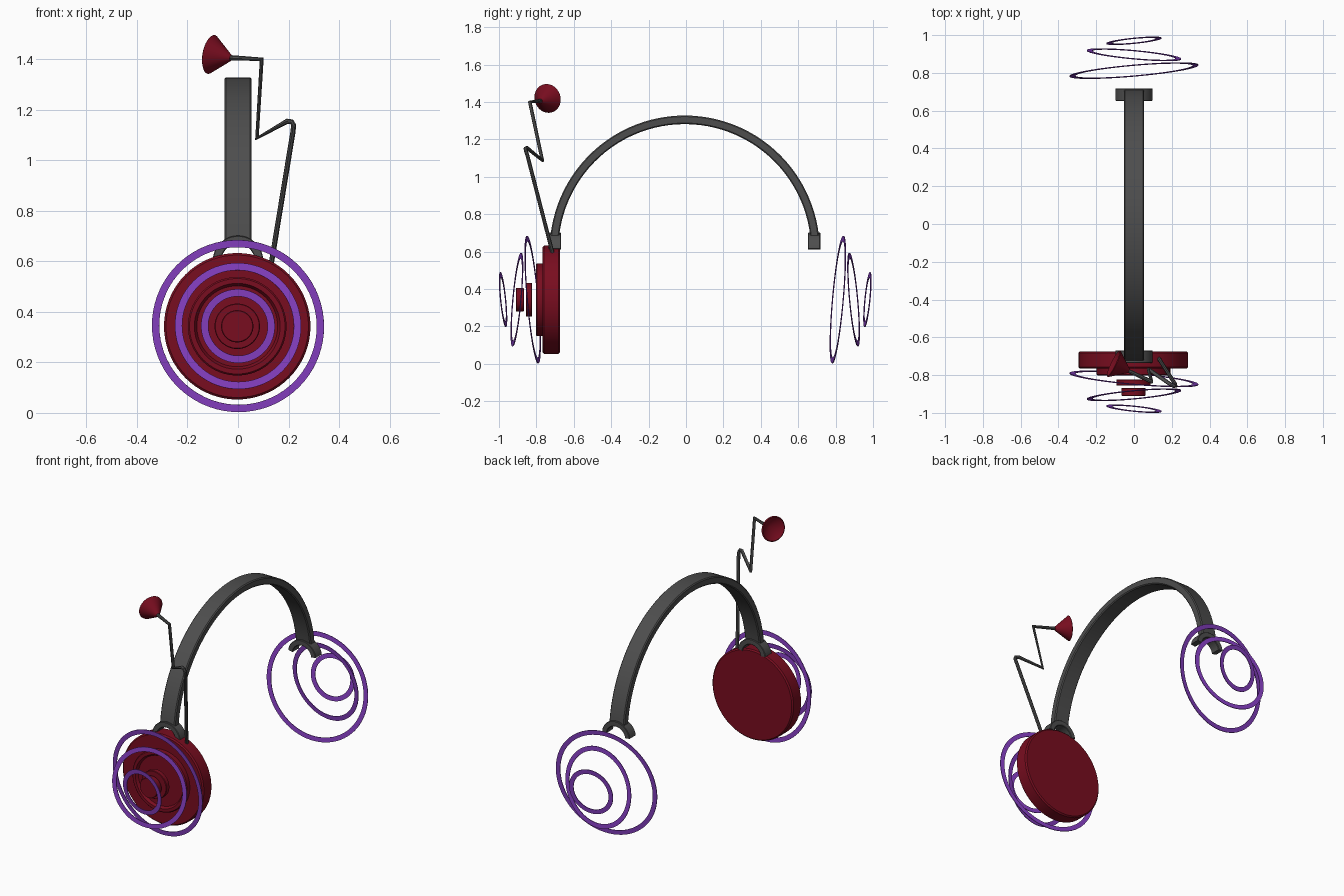
import bpy, bmesh, math
from mathutils import Matrix, Vector

cube = bpy.data.objects.get("Cube")
if cube:
    bpy.data.objects.remove(cube, do_unlink=True)


def material(name, rgb):
    m = bpy.data.materials.new(name)
    m.use_nodes = True
    m.diffuse_color = (*rgb, 1)
    m.node_tree.nodes["Principled BSDF"].inputs["Base Color"].default_value = (*rgb, 1)
    return m


RED = material("dark red", (0.19, 0.004, 0.014))
PURPLE = material("purple", (0.24, 0.05, 0.54))
GREY = material("charcoal grey", (0.075, 0.075, 0.075))


def aimed(location, direction):
    """Frame whose local z points along the direction."""
    turn = Vector(direction).to_track_quat('Z', 'Y').to_matrix().to_4x4()
    return Matrix.Translation(location) @ turn


def finish(obj, mat):
    obj.data.materials.append(mat)
    bpy.ops.object.select_all(action='DESELECT')
    obj.select_set(True)
    bpy.context.view_layer.objects.active = obj
    bpy.ops.object.shade_smooth_by_angle(angle=math.radians(35))
    return obj


def revolve(name, profile, frame, mat, start=0, sweep=360, steps=72):
    """Turn a closed (radius, height) profile about the frame's z axis."""
    bm = bmesh.new()
    verts = [bm.verts.new((r, 0, h)) for r, h in profile]
    face = bm.faces.new(verts)
    bm.transform(Matrix.Rotation(math.radians(start), 4, 'Z'))
    full = sweep == 360
    geom = list(bm.edges) + list(bm.verts) if full else [face] + list(bm.edges) + list(bm.verts)
    if full:
        bm.faces.remove(face)
    bmesh.ops.spin(bm, geom=geom, axis=(0, 0, 1), cent=(0, 0, 0),
                   angle=math.radians(sweep), steps=steps)
    bmesh.ops.remove_doubles(bm, verts=bm.verts, dist=0.0001)
    bmesh.ops.dissolve_degenerate(bm, edges=bm.edges, dist=0.00005)
    bmesh.ops.recalc_face_normals(bm, faces=bm.faces)
    bm.transform(frame)
    mesh = bpy.data.meshes.new(name)
    bm.to_mesh(mesh)
    bm.free()
    obj = bpy.data.objects.new(name, mesh)
    bpy.context.collection.objects.link(obj)
    return finish(obj, mat)


def bar(inner, outer, low, high, c):
    """Rectangular section with clipped corners."""
    return [(inner + c, low), (outer - c, low), (outer, low + c), (outer, high - c),
            (outer - c, high), (inner + c, high), (inner, high - c), (inner, low + c)]


def disc(radius, back, front, c):
    return [(0, back), (radius - c, back), (radius, back + c),
            (radius, front - c), (radius - c, front), (0, front)]


FORWARD = Matrix(((1, 0, 0, 0), (0, 0, -1, 0), (0, 1, 0, 0), (0, 0, 0, 1)))
SIDEWAYS = Matrix(((0, 0, 1, 0), (1, 0, 0, 0), (0, 1, 0, 0), (0, 0, 0, 1)))
CUP_Z = 0.343

# Headband: flat strip bent into a half circle
revolve("headband", bar(0.676, 0.722, -0.054, 0.054, 0.006),
        Matrix.Translation((0, -0.007, 0.606)) @ SIDEWAYS, GREY, 6, 168, 48)

# Arched yokes at both ends of the band
for end, y in (("front", -0.702), ("back", 0.685)):
    revolve(end + "_yoke", bar(0.066, 0.1, -0.033, 0.033, 0.003),
            Matrix.Translation((0, y, 0.602)) @ FORWARD, GREY, 8, 164, 24)

# Ear cup: main body, stepped lip and two floating caps
cup = Matrix.Translation((-0.003, 0, CUP_Z)) @ FORWARD
revolve("ear_cup", disc(0.29, 0.674, 0.766, 0.008), cup, RED)
revolve("ear_cup_lip", [(0, 0.76), (0.195, 0.76), (0.195, 0.796), (0.189, 0.802),
                        (0.17, 0.802), (0.16, 0.785), (0, 0.785)], cup, RED)
revolve("large_cap", disc(0.09, 0.823, 0.856, 0.003), cup, RED)
revolve("small_cap", disc(0.064, 0.867, 0.91, 0.003), cup, RED)

# Tilted sound rings, mirrored front and back
for i, (radius, y, tilt) in enumerate(((0.342, 0.816, -0.088),
                                       (0.251, 0.9, 0.092),
                                       (0.147, 0.974, -0.1))):
    for end, side in (("front", -1), ("back", 1)):
        revolve(f"{end}_sound_ring_{i + 1}",
                [(radius - 0.029, -0.002), (radius, -0.002),
                 (radius, 0.002), (radius - 0.029, 0.002)],
                aimed((0, side * y - 0.004, 0.344), (tilt, side, tilt)), PURPLE)

# Zigzag microphone arm
path = [(0.13, -0.71, 0.58), (0.218, -0.848, 1.115), (0.22, -0.857, 1.14),
        (0.213, -0.858, 1.153), (0.195, -0.85, 1.155), (0.075, -0.768, 1.088),
        (0.094, -0.835, 1.4), (-0.035, -0.775, 1.407)]
curve = bpy.data.curves.new("microphone_arm", 'CURVE')
curve.dimensions = '3D'
curve.bevel_depth = 0.0105
curve.bevel_resolution = 2
curve.use_fill_caps = True
spline = curve.splines.new('POLY')
spline.points.add(len(path) - 1)
for point, co in zip(spline.points, path):
    point.co = (*co, 1)
arm = bpy.data.objects.new("microphone_arm", curve)
bpy.context.collection.objects.link(arm)
bpy.ops.object.select_all(action='DESELECT')
arm.select_set(True)
bpy.context.view_layer.objects.active = arm
bpy.ops.object.convert(target='MESH')
finish(bpy.context.view_layer.objects.active, GREY)

# Hollow microphone cone
revolve("microphone_cone", [(0, 0), (0.012, 0), (0.078, 0.088), (0.072, 0.092), (0, 0.045)],
        aimed((-0.028, -0.778, 1.405), (-0.87, 0.42, 0.16)), RED, steps=40)
